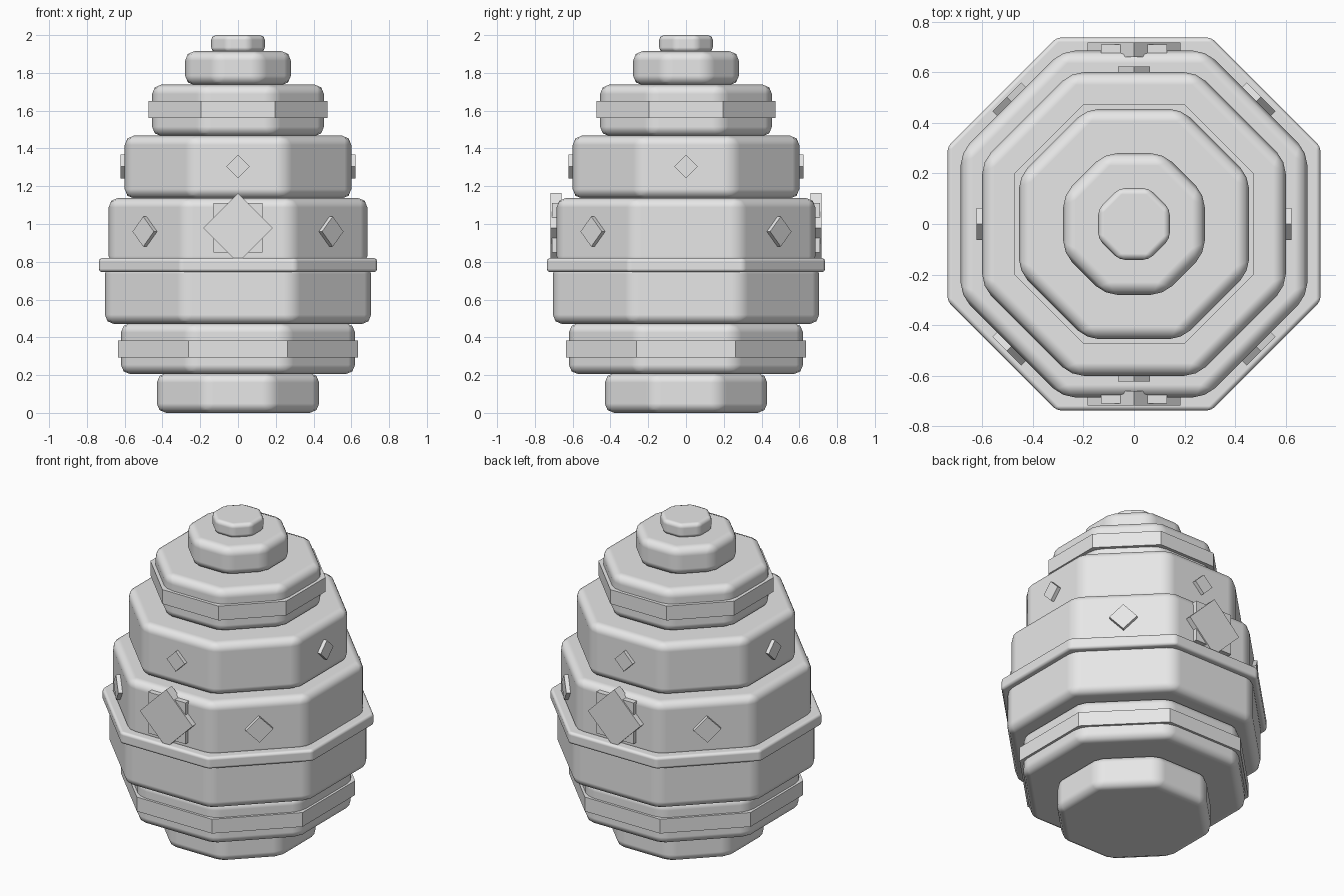
import bpy
import math
from mathutils import Matrix

if "Cube" in bpy.data.objects:
    bpy.data.objects.remove(bpy.data.objects["Cube"])

grey = bpy.data.materials.new("plain_grey")
grey.diffuse_color = (0.8, 0.8, 0.8, 1)
grey.use_nodes = True
grey.node_tree.nodes["Principled BSDF"].inputs["Base Color"].default_value = grey.diffuse_color


def octagon(name, apothem, z0, z1, bevel=0.0):
    """Octagonal slab with flat sides facing the axes and rounded edges."""
    r = apothem / math.cos(math.pi / 8)
    angles = [math.pi / 8 + i * math.pi / 4 for i in range(8)]
    verts = [(r * math.cos(a), r * math.sin(a), z) for z in (z0, z1) for a in angles]
    faces = [list(range(7, -1, -1)), list(range(8, 16))]
    faces += [[i, (i + 1) % 8, 8 + (i + 1) % 8, 8 + i] for i in range(8)]
    mesh = bpy.data.meshes.new(name)
    mesh.from_pydata(verts, [], faces)
    mesh.materials.append(grey)
    ob = bpy.data.objects.new(name, mesh)
    bpy.context.collection.objects.link(ob)
    if bevel:
        mesh.polygons.foreach_set("use_smooth", [True] * len(mesh.polygons))
        mod = ob.modifiers.new("rounded_edges", 'BEVEL')
        mod.width = bevel
        mod.segments = 2
        mod.limit_method = 'ANGLE'
        mod.angle_limit = math.radians(30)
        mod.harden_normals = True


def plate(name, angle, z, side, inner, outer, turn=0.0):
    """Square plate lying on the side that faces the given angle."""
    bpy.ops.mesh.primitive_cube_add(size=1)
    ob = bpy.context.object
    ob.name = name
    ob.data.transform(Matrix.Rotation(angle, 4, 'Z')
                      @ Matrix.Translation(((inner + outer) / 2, 0, z))
                      @ Matrix.Rotation(turn, 4, 'X')
                      @ Matrix.Diagonal((outer - inner, side, side, 1)))
    ob.data.materials.append(grey)


# Stacked body tiers
tiers = [
    ("foot_tier", 0.43, 0.0, 0.21, 0.05),
    ("lower_tier", 0.62, 0.205, 0.475, 0.05),
    ("belly_tier", 0.705, 0.47, 0.785, 0.05),
    ("chest_tier", 0.685, 0.78, 1.138, 0.05),
    ("shoulder_tier", 0.60, 1.135, 1.468, 0.05),
    ("neck_tier", 0.455, 1.465, 1.738, 0.05),
    ("crown_tier", 0.28, 1.735, 1.915, 0.05),
    ("top_knob", 0.142, 1.91, 2.0, 0.025),
]
for tier in tiers:
    octagon(*tier)

# Rim and sharp bands
octagon("middle_rim", 0.737, 0.745, 0.82, 0.018)
octagon("lower_band", 0.635, 0.292, 0.382)
octagon("upper_band", 0.475, 1.56, 1.65)

# Small diamond studs on the straight and diagonal sides
quarter = math.pi / 4
for i in range(4):
    a = i * math.pi / 2
    plate("shoulder_stud", a, 1.305, 0.089, 0.59, 0.623, quarter)
    plate("chest_stud", a + quarter, 0.96, 0.113, 0.675, 0.71, quarter)

# Star emblems of two overlapping squares, front and back
for a in (-math.pi / 2, math.pi / 2):
    plate("emblem_square", a, 0.98, 0.26, 0.66, 0.71)
    plate("emblem_diamond", a, 0.98, 0.26, 0.66, 0.718, quarter)
